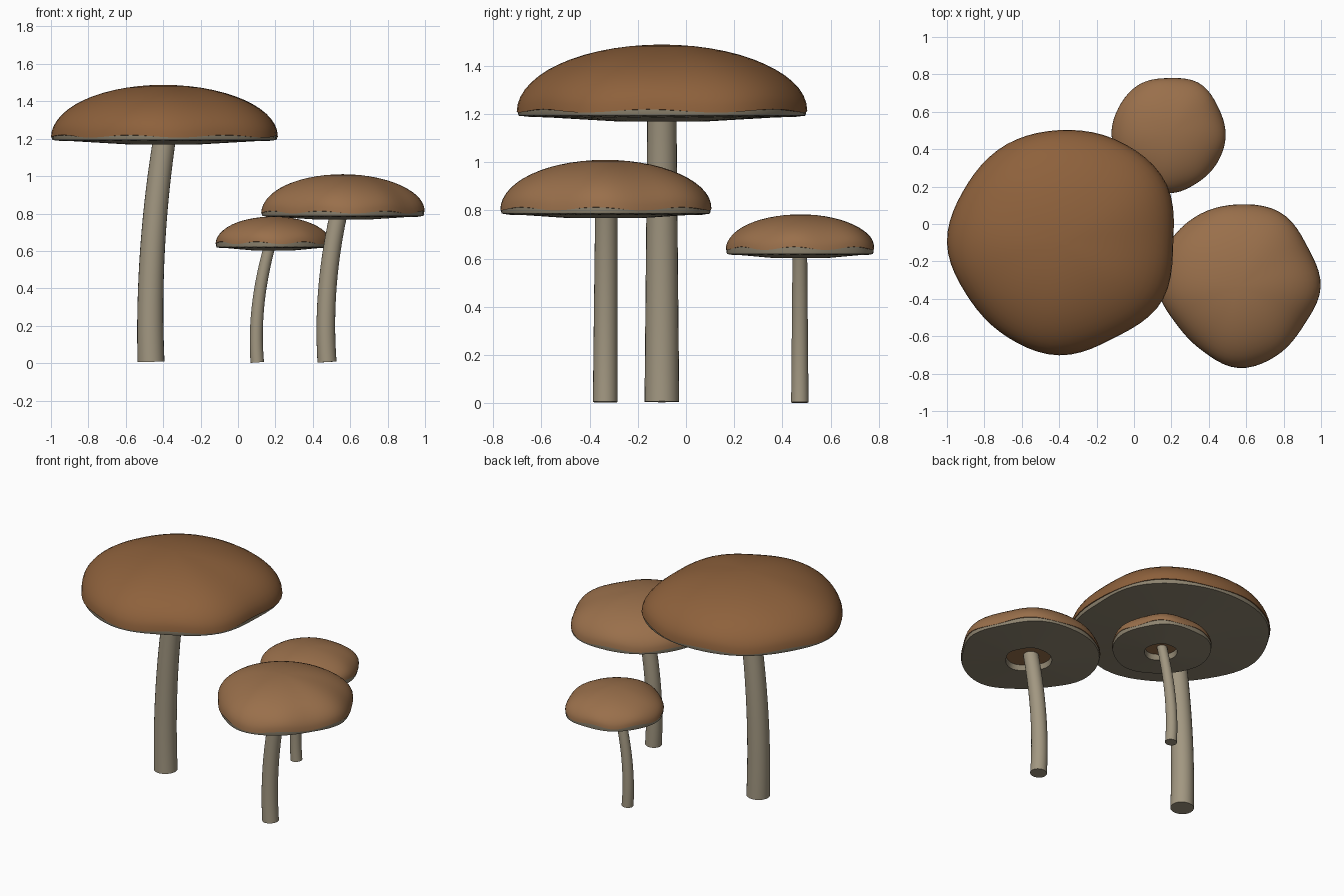
import bpy, math
from mathutils import Vector

if "Cube" in bpy.data.objects:
    bpy.data.objects.remove(bpy.data.objects["Cube"])

SEG = 64


def material(name, rgb):
    m = bpy.data.materials.new(name)
    m.diffuse_color = (*rgb, 1)
    m.use_nodes = True
    m.node_tree.nodes["Principled BSDF"].inputs["Base Color"].default_value = m.diffuse_color
    return m


def loft(name, rings, mat, start=False, end=False, angle=40):
    """Skin equal-sized closed rings, optionally closing either end."""
    n = len(rings[0])
    verts = [p for ring in rings for p in ring]
    faces = [(i * n + j, i * n + (j + 1) % n, (i + 1) * n + (j + 1) % n, (i + 1) * n + j)
             for i in range(len(rings) - 1) for j in range(n)]
    if start:
        faces.append(tuple(reversed(range(n))))
    if end:
        faces.append(tuple(range(len(verts) - n, len(verts))))
    me = bpy.data.meshes.new(name)
    me.from_pydata(verts, [], faces)
    me.materials.append(mat)
    ob = bpy.data.objects.new(name, me)
    bpy.context.collection.objects.link(ob)
    bpy.ops.object.select_all(action='DESELECT')
    ob.select_set(True)
    bpy.context.view_layer.objects.active = ob
    bpy.ops.object.shade_smooth_by_angle(angle=math.radians(angle))
    return ob


def spline(p0, p1, p2, p3, t):
    return 0.5 * (2 * p1 + (p2 - p0) * t + (2 * p0 - 5 * p1 + 4 * p2 - p3) * t * t
                  + (3 * p1 - p0 - 3 * p2 + p3) * t ** 3)


def outline(radii):
    """Smooth closed outline from radii given at equal angles."""
    n, out = len(radii), []
    for j in range(SEG):
        f = j / SEG * n
        i = int(f)
        out.append(spline(*[radii[(i + k) % n] for k in (-1, 0, 1, 2)], f - i))
    return out


def cap_ring(c, rad, scale, z, wave=0.0, flute=0.0):
    ring = []
    for j in range(SEG):
        a = 2 * math.pi * j / SEG
        dz = wave * math.cos(7 * a + 0.6) + flute * (-1) ** j
        ring.append((c[0] + rad[j] * scale * math.cos(a),
                     c[1] + rad[j] * scale * math.sin(a), z + dz))
    return ring


def mushroom(label, c, radii, rim, top, lip, low, stem, sr, cap_mat):
    rad = outline(radii)
    # cap: flat base, wavy rim, elliptical dome
    rings = [cap_ring(c, rad, 0.3, rim), cap_ring(c, rad, 0.95, rim)]
    steps = 14
    for i in range(steps + 1):
        p = math.pi / 2 * i / steps
        s = max(math.cos(p), 0.012)
        rings.append(cap_ring(c, rad, s, rim + (top - rim) * math.sin(p), 0.007 * s ** 8))
    loft(label + "_cap", rings, cap_mat, True, True)
    # gills: short wall, fluted outer band, shallow cone with a centre hole
    h = rim - lip
    rings = [cap_ring(c, rad, 0.32, rim - 0.002), cap_ring(c, rad, 0.33, low),
             cap_ring(c, rad, 0.8, lip + (low - lip) * 0.28),
             cap_ring(c, rad, 0.9, lip + (low - lip) * 0.14, flute=0.003),
             cap_ring(c, rad, 0.985, lip), cap_ring(c, rad, 0.992, lip + h * 0.4),
             cap_ring(c, rad, 0.99, rim + 0.012)]
    loft(label + "_gills", rings, gill_mat)
    # stem: tapered tube along a bent path
    pts = [Vector(p) for p in stem]
    path = []
    for i in range(17):
        t = i / 16
        path.append((1 - t) ** 2 * pts[0] + 2 * t * (1 - t) * pts[1] + t * t * pts[2])
    rings = []
    for i, p in enumerate(path):
        d = (path[min(i + 1, 16)] - path[max(i - 1, 0)]).normalized()
        u = Vector((0, 1, 0)).cross(d).normalized()
        v = d.cross(u)
        r = sr[0] + (sr[1] - sr[0]) * i / 16
        rings.append([p + r * (u * math.cos(a) + v * math.sin(a))
                      for a in (2 * math.pi * k / 24 for k in range(24))])
    loft(label + "_stem", rings, stem_mat, True, True)


dark_cap = material("dark_cap", (0.27, 0.12, 0.045))
light_cap = material("light_cap", (0.32, 0.16, 0.07))
stem_mat = material("stem", (0.36, 0.31, 0.22))
gill_mat = material("gills", (0.27, 0.23, 0.16))

mushroom("large", (-0.40, -0.10),
         [.61, .655, .63, .602, .596, .583, .60, .568, .575, .602, .588, .632],
         1.213, 1.488, 1.193, 1.17,
         [(-0.465, -0.10, 0.007), (-0.487, -0.10, 0.62), (-0.385, -0.10, 1.25)],
         (0.072, 0.060), dark_cap)
mushroom("medium", (0.56, -0.335),
         [.438, .425, .455, .44, .44, .44, .435, .39, .394, .435, .42, .405],
         0.807, 1.01, 0.787, 0.768,
         [(0.476, -0.335, 0.006), (0.447, -0.333, 0.42), (0.55, -0.33, 0.85)],
         (0.051, 0.046), light_cap)
mushroom("small", (0.19, 0.475),
         [.30, .30, .32, .305, .316, .31, .31, .295, .295, .31, .295, .295],
         0.643, 0.784, 0.62, 0.602,
         [(0.103, 0.472, 0.004), (0.077, 0.472, 0.32), (0.182, 0.472, 0.67)],
         (0.036, 0.030), light_cap)
